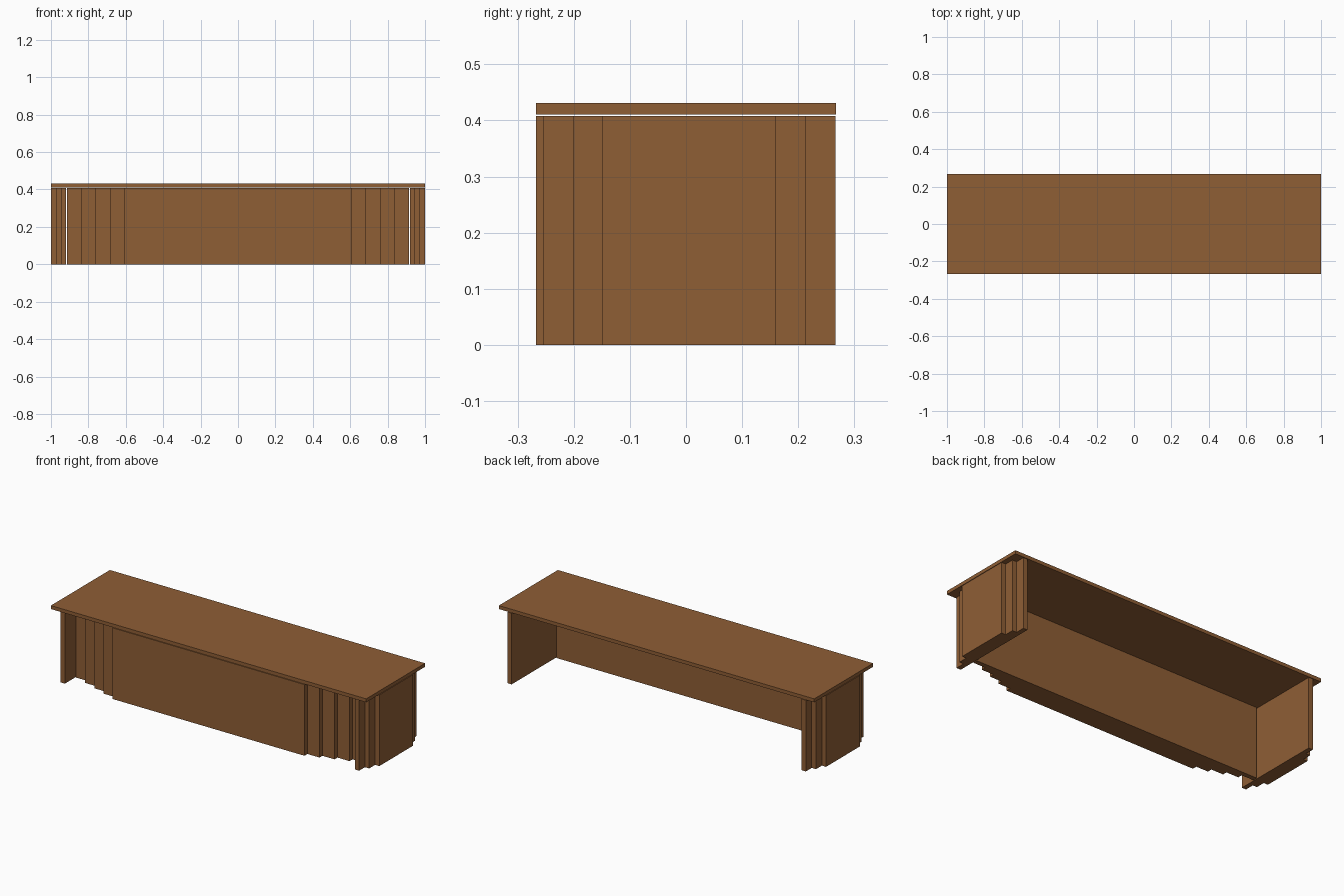
import bpy

if "Cube" in bpy.data.objects:
    bpy.data.objects.remove(bpy.data.objects["Cube"])

wood = bpy.data.materials.new("brown wood")
wood.diffuse_color = (0.275, 0.112, 0.036, 1)
wood.use_nodes = True
wood.node_tree.nodes["Principled BSDF"].inputs["Base Color"].default_value = wood.diffuse_color

T = 0.0267      # panel thickness
H = 0.408       # panel height


def box(name, x0, x1, y0, y1, z0, z1):
    bpy.ops.mesh.primitive_cube_add(
        size=1, location=((x0 + x1) / 2, (y0 + y1) / 2, (z0 + z1) / 2))
    ob = bpy.context.object
    ob.name = name
    ob.scale = (x1 - x0, y1 - y0, z1 - z0)
    bpy.ops.object.transform_apply(location=False, rotation=False, scale=True)
    ob.data.materials.append(wood)
    return ob


# Counter top, floating just above the panels
box("counter_top", -1, 1, -0.267, 0.267, 0.411, 0.431)

# Front panels: five layers, narrower towards the front
for i in range(5):
    half = 0.915 - 0.0765 * i
    back = -0.1335 - T * i
    box(f"front_panel_{i + 1}", -half, half, back - T, back, 0, H)

# Side panels: three layers, shorter towards the outside; back is open
for side, label in ((-1, "left"), (1, "right")):
    for i in range(3):
        inner = 0.92 + T * i
        xs = sorted((side * inner, side * (inner + T)))
        box(f"{label}_side_panel_{i + 1}", xs[0], xs[1],
            -0.255 + 0.0533 * i, 0.266 - 0.0533 * i, 0, H)
